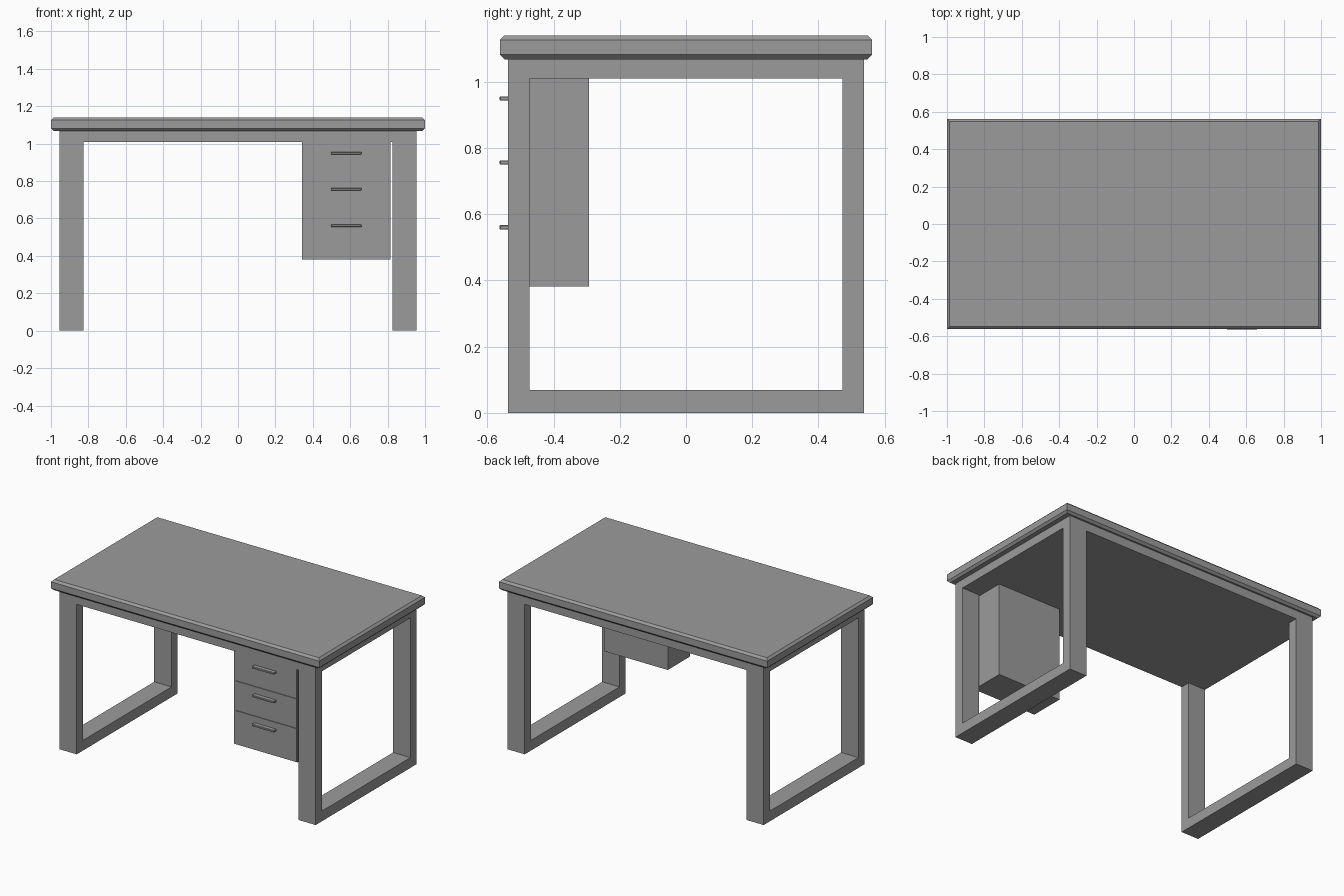
import bpy, bmesh

if "Cube" in bpy.data.objects:
    bpy.data.objects.remove(bpy.data.objects["Cube"])

# Dark grey finish shared by every part
grey = bpy.data.materials.new("dark_grey")
grey.diffuse_color = (0.33, 0.33, 0.33, 1)
grey.use_nodes = True
grey.node_tree.nodes["Principled BSDF"].inputs["Base Color"].default_value = grey.diffuse_color


def add_object(name, bm):
    bmesh.ops.recalc_face_normals(bm, faces=bm.faces)
    mesh = bpy.data.meshes.new(name)
    bm.to_mesh(mesh)
    bm.free()
    mesh.materials.append(grey)
    obj = bpy.data.objects.new(name, mesh)
    bpy.context.collection.objects.link(obj)
    return obj


def box(name, lo, hi, bevel=0):
    bm = bmesh.new()
    bmesh.ops.create_cube(bm, size=1)
    for v in bm.verts:
        v.co = [(a + b) / 2 + c * (b - a) for a, b, c in zip(lo, hi, v.co)]
    obj = add_object(name, bm)
    if bevel:
        mod = obj.modifiers.new("Bevel", "BEVEL")
        mod.width, mod.segments = bevel, 1
    return obj


def bridge(bm, a, b):
    for i in range(4):
        j = (i + 1) % 4
        bm.faces.new((a[i], a[j], b[j], b[i]))


# Tabletop: slab with chamfered top and bottom rims, square corners
C = 0.014
bm = bmesh.new()
rings = []
for inset, z in ((C, 1.068), (0, 1.068 + C), (0, 1.14 - C), (C, 1.14)):
    x, y = 1 - inset, 0.5625 - inset
    rings.append([bm.verts.new((sx * x, sy * y, z))
                  for sx, sy in ((-1, -1), (1, -1), (1, 1), (-1, 1))])
for a, b in zip(rings, rings[1:]):
    bridge(bm, a, b)
bm.faces.new(rings[0])
bm.faces.new(rings[-1])
add_object("tabletop", bm)

# Apron slab under the top, between the leg frames
LEG_IN, LEG_OUT, FRONT = 0.826, 0.955, 0.537
box("apron", (-LEG_IN, -FRONT, 1.01), (LEG_IN, FRONT, 1.068))

# Rectangular loop leg frame, mirrored to the other side
bm = bmesh.new()
loops = []
for x, y, lo, hi in ((LEG_IN, FRONT, 0, 1.068), (LEG_OUT, FRONT, 0, 1.068),
                     (LEG_OUT, 0.472, 0.069, 1.01), (LEG_IN, 0.472, 0.069, 1.01)):
    loops.append([bm.verts.new((x, sy * y, z))
                  for sy, z in ((-1, lo), (1, lo), (1, hi), (-1, hi))])
for i in range(4):
    bridge(bm, loops[i], loops[(i + 1) % 4])
legs = add_object("leg_frames", bm)
legs.modifiers.new("Mirror", "MIRROR").use_axis[0] = True

# Drawer cabinet hung under the apron
box("drawer_cabinet", (0.341, -0.529, 0.381), (0.815, -0.293, 1.01))

# Three drawer fronts with bar handles
for i, (top, bottom, handle_z) in enumerate(((1.01, 0.813, 0.95),
                                             (0.81, 0.613, 0.757),
                                             (0.61, 0.387, 0.561)), 1):
    box(f"drawer_front_{i}", (0.358, -0.535, bottom), (0.812, -0.529, top))
    box(f"drawer_handle_{i}", (0.496, -0.563, handle_z - 0.007),
        (0.66, -0.53, handle_z + 0.006), 0.002)
